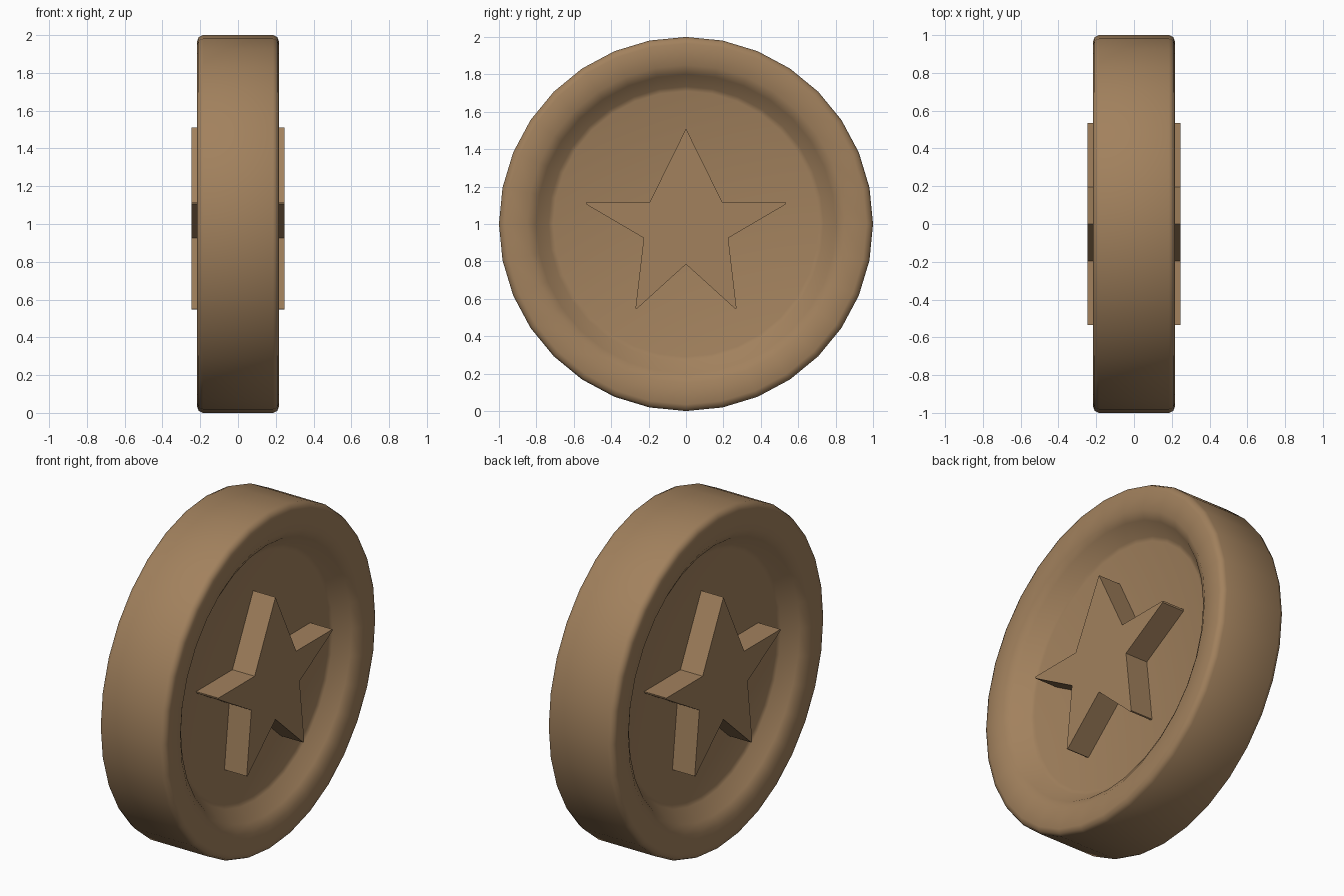
import bpy, bmesh
from math import sin, cos, pi

if "Cube" in bpy.data.objects:
    bpy.data.objects.remove(bpy.data.objects["Cube"])

mat = bpy.data.materials.new("bronze")
mat.diffuse_color = (0.36, 0.22, 0.11, 1)
mat.use_nodes = True
mat.node_tree.nodes["Principled BSDF"].inputs["Base Color"].default_value = mat.diffuse_color


def make_object(name, bm):
    bmesh.ops.recalc_face_normals(bm, faces=bm.faces)
    mesh = bpy.data.meshes.new(name)
    bm.to_mesh(mesh)
    bm.free()
    mesh.materials.append(mat)
    obj = bpy.data.objects.new(name, mesh)
    obj.location.z = 1
    bpy.context.collection.objects.link(obj)
    return obj


# Coin disc: half profile (radius, x), mirrored and spun about the x axis
SIDES = 32
half = [(0.71, 0.1), (0.735, 0.108), (0.80, 0.185), (0.85, 0.217),
        (0.965, 0.217), (0.99, 0.208), (1.0, 0.185)]
profile = half + [(r, -x) for r, x in reversed(half)]
bm = bmesh.new()
rings = [[bm.verts.new((x, r * sin(2 * pi * i / SIDES), r * cos(2 * pi * i / SIDES)))
          for i in range(SIDES)] for r, x in profile]
for a, b in zip(rings, rings[1:]):
    for i in range(SIDES):
        j = (i + 1) % SIDES
        bm.faces.new((a[i], a[j], b[j], b[i]))
bm.faces.new(rings[0])
bm.faces.new(rings[-1])
for f in bm.faces:
    f.smooth = True
make_object("coin_disc", bm)

# Star: flat-sided prism standing proud of both recessed faces
right = [(0.195, 0.115), (0.535, 0.115), (0.533, 0.105), (0.226, -0.075),
         (0.27, -0.45), (0.262, -0.453)]
outline = [(0, 0.51)] + right + [(0, -0.215)] + [(-y, z) for y, z in reversed(right)]
bm = bmesh.new()
face = bm.faces.new([bm.verts.new((-0.246, y, z)) for y, z in outline])
ext = bmesh.ops.extrude_face_region(bm, geom=[face], use_keep_orig=True)
bmesh.ops.translate(bm, vec=(0.492, 0, 0),
                    verts=[v for v in ext["geom"] if isinstance(v, bmesh.types.BMVert)])
make_object("star", bm)
